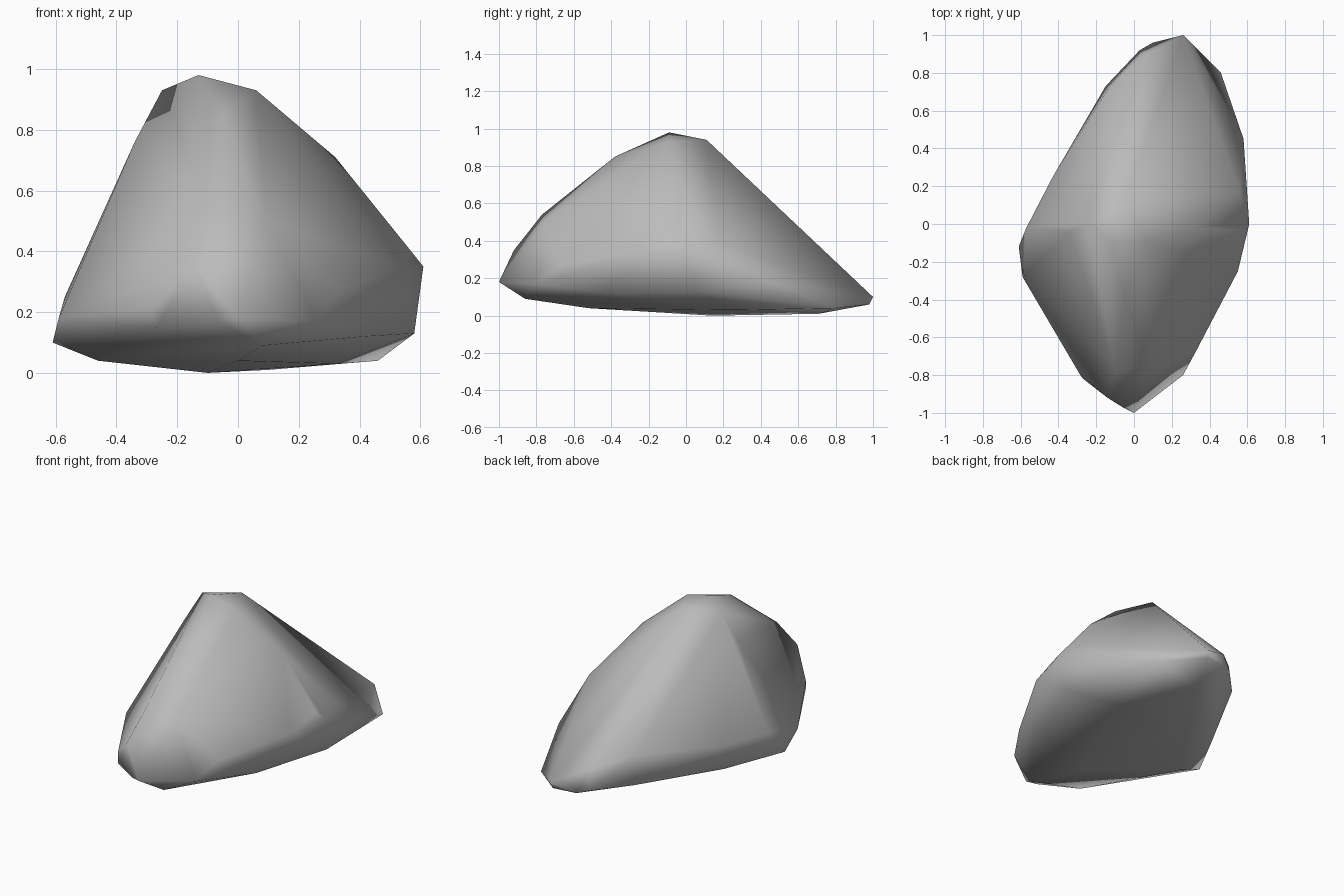
import bpy
import bmesh

# Remove the default cube
default_cube = bpy.data.objects.get("Cube")
if default_cube:
    bpy.data.objects.remove(default_cube, do_unlink=True)


def make_material(name, color):
    material = bpy.data.materials.new(name)
    material.use_nodes = True
    material.diffuse_color = color
    for node in material.node_tree.nodes:
        if node.type == "BSDF_PRINCIPLED":
            node.inputs["Base Color"].default_value = color
    return material


# Corner points of the boulder, in hundredths of a unit
underside = [(-10, 14, 0), (10, 71, 1), (0, -52, 4), (-46, -12, 4),
             (-42, 22, 7), (33, 25, 3), (46, 80, 4), (25, 98, 6),
             (8, -86, 9), (42, -42, 12), (58, 6, 13)]
lower_rim = [(0, -100, 18), (-6, -97, 17), (-27, -82, 15), (-29, -79, 21),
             (-59, -28, 18), (-61, -12, 10), (-43, 25, 23), (-15, 73, 9),
             (-14, 71, 27), (3, 92, 8), (5, 89, 20), (10, 96, 6),
             (26, 100, 10), (58, 45, 18), (26, -80, 17)]
shoulders = [(61, 0, 35), (57, -3, 40), (56, 17, 39), (55, -25, 34),
             (33, -67, 27), (32, -2, 71), (-57, -2, 25), (-34, -4, 76),
             (-14, -92, 35), (-10, -77, 54), (9, -76, 50)]
crown = [(-5, -38, 85), (-13, -9, 98), (-25, 0, 93), (6, -10, 93),
         (-5, 11, 94)]


def build_boulder(name, points, material):
    """Wrap the points in a closed skin and shade it smoothly."""
    bm = bmesh.new()
    for x, y, z in points:
        bm.verts.new((x / 100, y / 100, z / 100))
    bmesh.ops.convex_hull(bm, input=list(bm.verts))
    # Drop any points left inside the skin
    loose = [v for v in bm.verts if not v.link_faces]
    bmesh.ops.delete(bm, geom=loose, context="VERTS")
    bmesh.ops.recalc_face_normals(bm, faces=list(bm.faces))
    for face in bm.faces:
        face.smooth = True
    mesh = bpy.data.meshes.new(name)
    bm.to_mesh(mesh)
    bm.free()
    mesh.materials.append(material)
    boulder = bpy.data.objects.new(name, mesh)
    bpy.context.collection.objects.link(boulder)
    return boulder


stone_grey = make_material("stone_grey", (0.5, 0.5, 0.5, 1.0))
build_boulder("boulder", underside + lower_rim + shoulders + crown, stone_grey)
